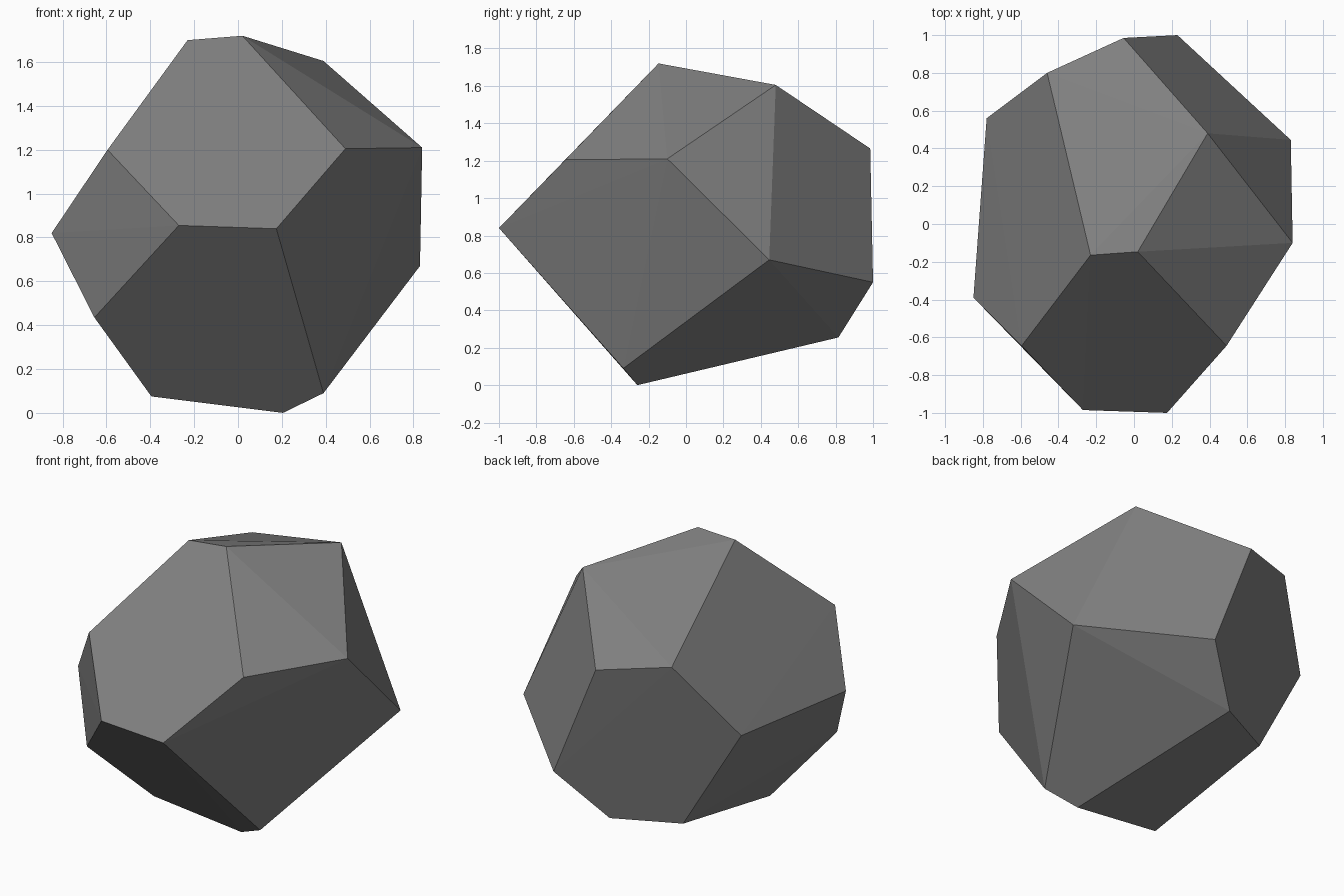
import bpy
import bmesh

# Corner points of the faceted boulder, ring by ring from top to bottom
CORNERS = [
    # crown
    (-0.23, -0.165, 1.70), (0.02, -0.147, 1.72), (0.39, 0.48, 1.605),
    (-0.055, 0.985, 1.265), (-0.46, 0.80, 1.32),
    # upper belt
    (0.84, -0.10, 1.21), (0.49, -0.645, 1.205), (-0.595, -0.645, 1.20),
    # middle belt
    (0.175, -1.0, 0.84), (-0.27, -0.985, 0.855), (-0.85, -0.39, 0.82),
    (-0.78, 0.56, 0.88), (0.23, 1.0, 0.55), (0.83, 0.445, 0.67),
    # base
    (-0.655, -0.58, 0.435), (-0.395, -0.28, 0.075), (0.205, -0.26, 0.0),
    (0.39, -0.335, 0.09), (-0.035, 0.815, 0.255), (-0.418, 0.626, 0.25),
]

# Stone colour
stone = bpy.data.materials.new("stone_grey")
stone.diffuse_color = (0.215, 0.215, 0.215, 1.0)

# Boulder: convex hull around the corners, left flat shaded
bm = bmesh.new()
for co in CORNERS:
    bm.verts.new(co)
bmesh.ops.convex_hull(bm, input=bm.verts[:])
bmesh.ops.recalc_face_normals(bm, faces=bm.faces[:])

mesh = bpy.data.meshes.new("boulder")
bm.to_mesh(mesh)
bm.free()
mesh.materials.append(stone)
boulder = bpy.data.objects.new("boulder", mesh)
bpy.context.collection.objects.link(boulder)
